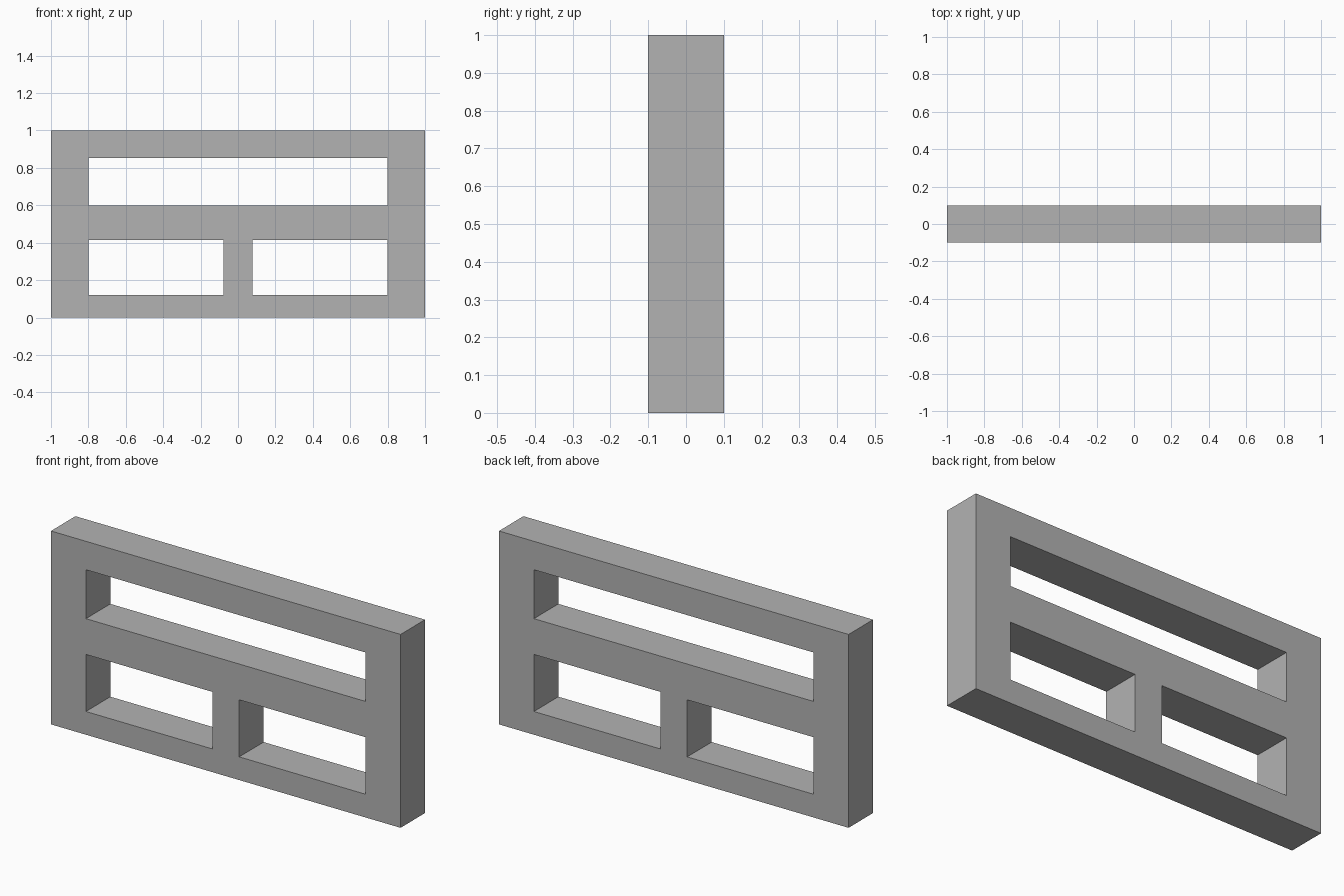
import bpy
import bmesh
from mathutils import Vector

cube = bpy.data.objects.get("Cube")
if cube:
    bpy.data.objects.remove(cube, do_unlink=True)

# Plain grey material
grey = bpy.data.materials.new("plain_grey")
grey.use_nodes = True
colour = (0.45, 0.45, 0.45, 1)
grey.diffuse_color = colour
grey.node_tree.nodes["Principled BSDF"].inputs["Base Color"].default_value = colour

# Grid lines of the frame: posts across, rails upward
columns = [-1, -0.8, -0.077, 0.077, 0.8, 1]
rows = [0, 0.12, 0.415, 0.6, 0.853, 1]
half_depth = 0.1


def is_opening(col, row):
    wide_top = row == 3 and col in (1, 2, 3)
    lower_pair = row == 1 and col in (1, 3)
    return wide_top or lower_pair


# Front sheet with three window openings
bm = bmesh.new()
verts = [[bm.verts.new((x, -half_depth, z)) for z in rows] for x in columns]
for c in range(len(columns) - 1):
    for r in range(len(rows) - 1):
        if not is_opening(c, r):
            bm.faces.new((verts[c][r], verts[c + 1][r],
                          verts[c + 1][r + 1], verts[c][r + 1]))
loose = [v for v in bm.verts if not v.link_faces]
bmesh.ops.delete(bm, geom=loose, context="VERTS")

# Thicken the sheet into a solid frame
solid = bmesh.ops.extrude_face_region(bm, geom=bm.faces[:], use_keep_orig=True)
back = [g for g in solid["geom"] if isinstance(g, bmesh.types.BMVert)]
bmesh.ops.translate(bm, verts=back, vec=Vector((0, 2 * half_depth, 0)))
bmesh.ops.recalc_face_normals(bm, faces=bm.faces[:])

mesh = bpy.data.meshes.new("window_frame")
bm.to_mesh(mesh)
bm.free()
mesh.materials.append(grey)
frame = bpy.data.objects.new("window_frame", mesh)
bpy.context.collection.objects.link(frame)
